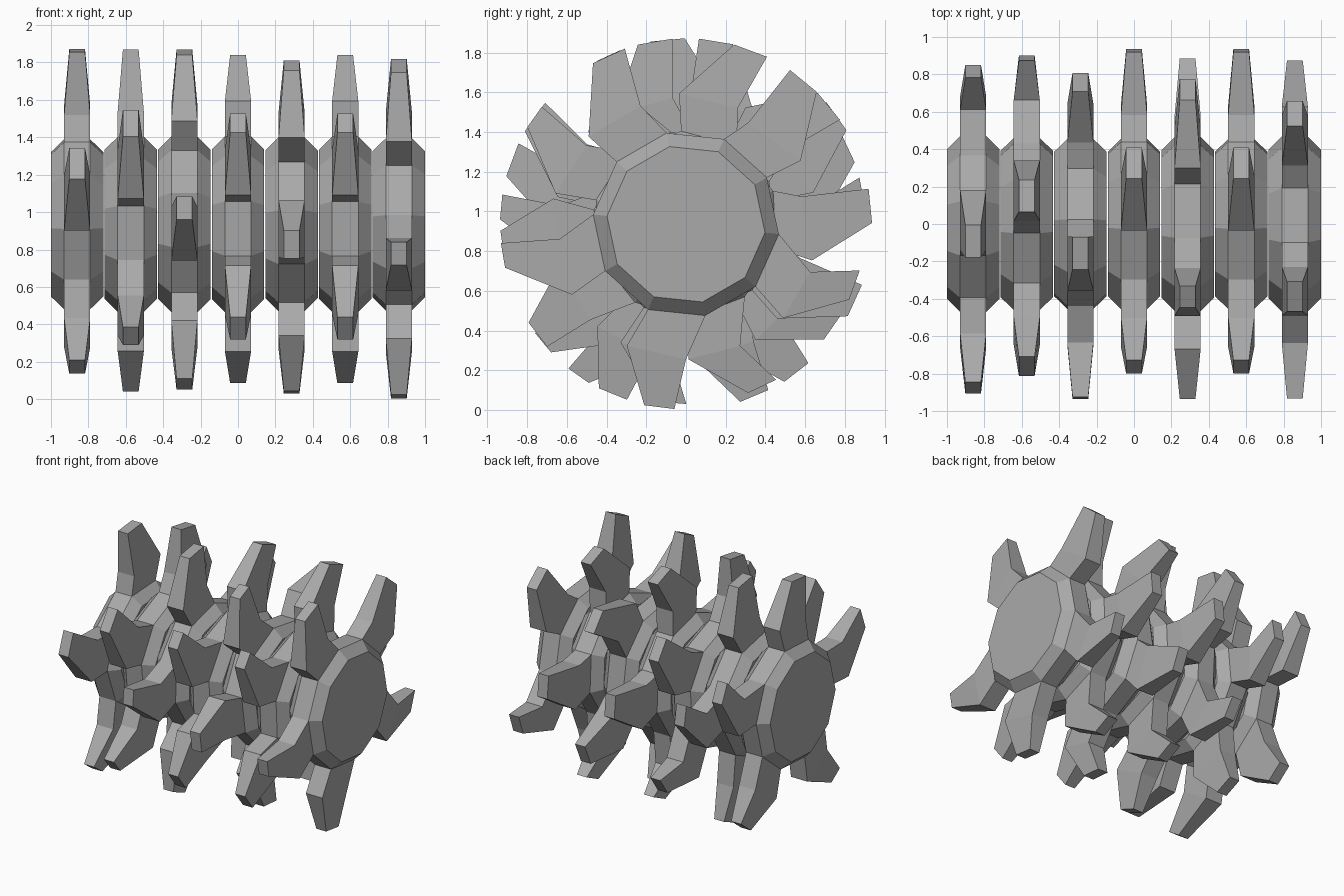
import bpy
import bmesh
from math import sin, cos, radians

if "Cube" in bpy.data.objects:
    bpy.data.objects.remove(bpy.data.objects["Cube"], do_unlink=True)

# Single grey material
grey = bpy.data.materials.new("plain grey")
grey.use_nodes = True
grey.diffuse_color = (0.4, 0.4, 0.4, 1)
grey.node_tree.nodes["Principled BSDF"].inputs["Base Color"].default_value = (0.4, 0.4, 0.4, 1)

HUB_RADIUS, FACE_RADIUS = 0.47, 0.40
HALF_WIDTH, RIM_HALF, TIP_HALF = 0.14, 0.07, 0.042
AXLE_HEIGHT = 0.935

# Bent teeth, one per 72 degrees; (degrees off the tooth axis, radius) for
# low shoulder, low tip corner, high tip corner, high shoulder
TEETH = [
    [(-19, 0.66), (-2.6, 0.937), (8, 0.937), (10.5, 0.60)],
    [(-9, 0.64), (-10.8, 0.937), (0, 0.937), (18, 0.66)],
    [(-5.4, 0.64), (-6.2, 0.937), (1.5, 0.937), (19.7, 0.675)],
    [(-20, 0.68), (-7, 0.935), (2.4, 0.932), (6, 0.68)],
    [(-20, 0.68), (-0.8, 0.905), (9.1, 0.905), (3, 0.67)],
]


def build_wheel(name):
    """Bevelled ten-sided hub with teeth growing from every other rim face."""
    bm = bmesh.new()

    def vert(x, angle, radius):
        a = radians(angle)
        return bm.verts.new((x, radius * cos(a), radius * sin(a)))

    # Hub rings from one side to the other
    sections = [(-HALF_WIDTH, FACE_RADIUS), (-RIM_HALF, HUB_RADIUS),
                (RIM_HALF, HUB_RADIUS), (HALF_WIDTH, FACE_RADIUS)]
    rings = [[vert(x, 36 * i - 18, r) for i in range(10)] for x, r in sections]
    bm.faces.new(rings[0])
    bm.faces.new(rings[-1])
    for s in range(3):
        for i in range(10):
            if s == 1 and i % 2 == 0:
                continue  # a tooth covers this rim face
            j = (i + 1) % 10
            bm.faces.new((rings[s][i], rings[s][j], rings[s + 1][j], rings[s + 1][i]))

    # Teeth: full width to the shoulders, tapering to the tip
    for k, outline in enumerate(TEETH):
        sides = []
        for sign, ring in ((-1, rings[1]), (1, rings[2])):
            points = []
            for n, (angle, radius) in enumerate(outline):
                half = TIP_HALF if n in (1, 2) else RIM_HALF
                points.append(vert(sign * half, 72 * k + angle, radius))
            loop = [ring[2 * k]] + points + [ring[2 * k + 1]]
            bm.faces.new((loop[0], loop[1], loop[4], loop[5]))
            bm.faces.new(loop[1:5])
            sides.append(loop)
        left, right = sides
        for n in range(5):
            bm.faces.new((left[n], left[n + 1], right[n + 1], right[n]))

    bmesh.ops.recalc_face_normals(bm, faces=bm.faces)
    mesh = bpy.data.meshes.new(name)
    bm.to_mesh(mesh)
    bm.free()
    mesh.materials.append(grey)
    return mesh


# Row of identical wheels, each turned differently about the axle
wheel_mesh = build_wheel("toothed_wheel")
turns = [93, 78, 33, 3, -27, 3, 48]
spacing = 2 * (1 - HALF_WIDTH) / (len(turns) - 1)
for i, turn in enumerate(turns):
    wheel = bpy.data.objects.new(f"toothed_wheel_{i + 1}", wheel_mesh)
    wheel.location = (HALF_WIDTH - 1 + i * spacing, 0, AXLE_HEIGHT)
    wheel.rotation_euler.x = radians(turn)
    bpy.context.collection.objects.link(wheel)
